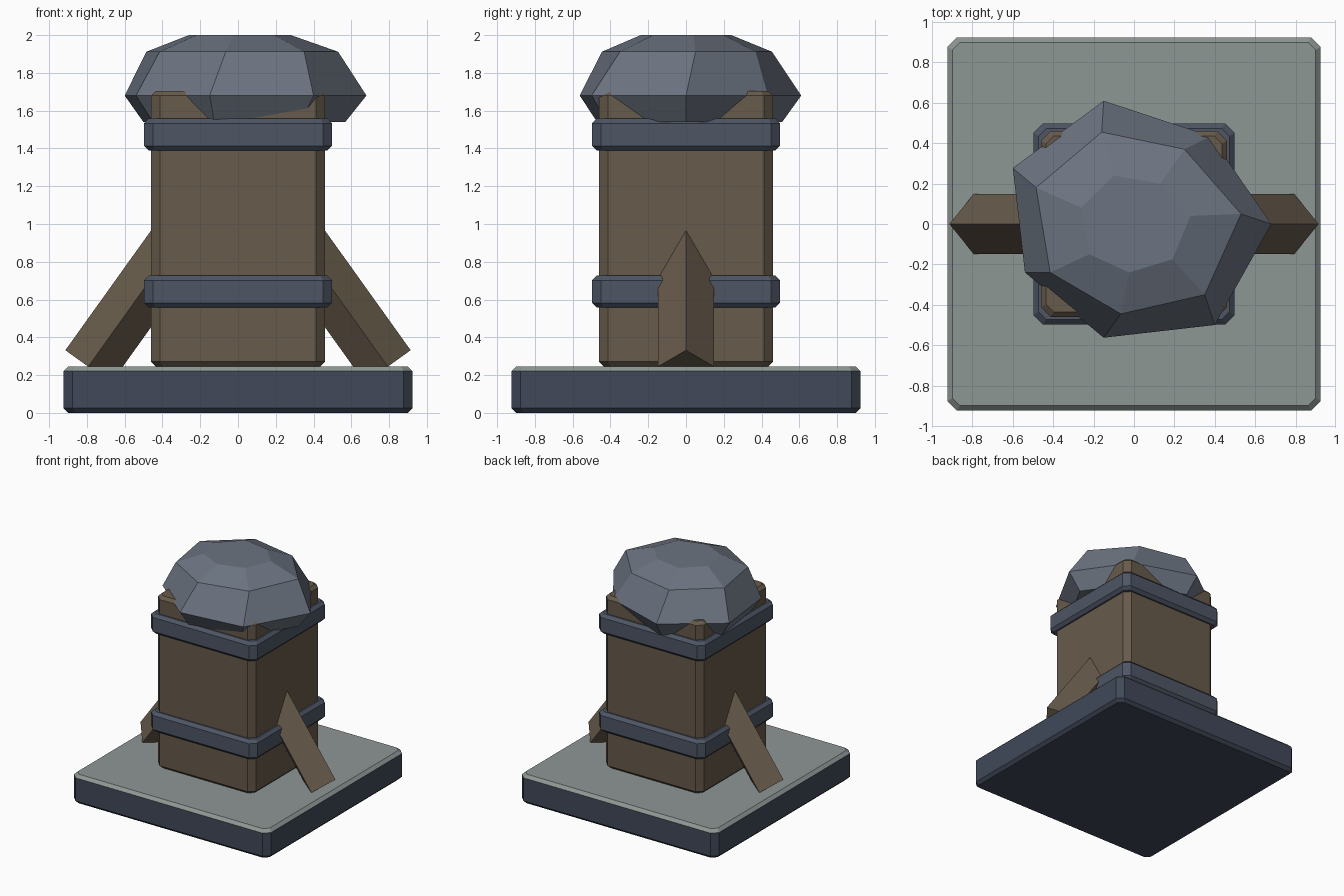
import bpy, bmesh, math
from mathutils import Matrix, Vector

if "Cube" in bpy.data.objects:
    bpy.data.objects.remove(bpy.data.objects["Cube"])


def material(name, rgb):
    m = bpy.data.materials.new(name)
    m.diffuse_color = (*rgb, 1)
    m.use_nodes = True
    m.node_tree.nodes["Principled BSDF"].inputs["Base Color"].default_value = m.diffuse_color
    return m


SLATE = material("dark_slate", (0.052, 0.066, 0.10))
STONE = material("pale_stone", (0.27, 0.31, 0.30))
WOOD = material("wood", (0.135, 0.103, 0.07))
IRON = material("iron_band", (0.075, 0.092, 0.13))
ROCK = material("rock", (0.15, 0.175, 0.22))


def finish(name, bm, *mats):
    bmesh.ops.recalc_face_normals(bm, faces=bm.faces)
    me = bpy.data.meshes.new(name)
    bm.to_mesh(me)
    bm.free()
    for m in mats:
        me.materials.append(m)
    ob = bpy.data.objects.new(name, me)
    bpy.context.collection.objects.link(ob)
    return ob


def loft(rings):
    """Skin a stack of equal-count rings and cap both ends."""
    bm = bmesh.new()
    vs = [[bm.verts.new(p) for p in r] for r in rings]
    n = len(vs[0])
    for a, b in zip(vs, vs[1:]):
        for i in range(n):
            j = (i + 1) % n
            bm.faces.new((a[i], a[j], b[j], b[i]))
    bm.faces.new(vs[0][::-1])
    bm.faces.new(vs[-1])
    return bm


def octagon(h, cut, z):
    k = h - cut
    pts = [(h, -k), (h, k), (k, h), (-k, h), (-h, k), (-h, -k), (-k, -h), (k, -h)]
    return [(x, y, z) for x, y in pts]


def chamfer_box(h, z0, z1, cut=0.047, b=0.025):
    return loft([octagon(h - b, cut * 0.8, z0), octagon(h, cut, z0 + b),
                 octagon(h, cut, z1 - b), octagon(h - b, cut * 0.8, z1)])


# base slab: dark sides, pale top and upper chamfer
bm = chamfer_box(0.924, 0, 0.246)
for f in bm.faces:
    if f.calc_center_median().z > 0.225:
        f.material_index = 1
finish("base", bm, SLATE, STONE)

# wooden post and its two bands
finish("post", chamfer_box(0.46, 0.246, 1.705), WOOD)
finish("lower_band", chamfer_box(0.498, 0.558, 0.727), IRON)
finish("upper_band", chamfer_box(0.498, 1.389, 1.558), IRON)

# diagonal square braces, ridge upward, on both sides
for side, name in ((1, "right_brace"), (-1, "left_brace")):
    foot = Vector((side * 0.793, 0, 0.245))
    axis = Vector((-side * 0.582, 0, 0.813))
    up = Vector((side * 0.813, 0, 0.582))
    r = 0.149
    section = [up * r, Vector((0, r, 0)), up * -r, Vector((0, -r, 0))]
    finish(name, loft([[foot + s for s in section],
                       [foot + axis * 0.9 + s for s in section]]), WOOD)

# seven-sided faceted boulder
wide = [(0.68, 0.0), (0.38, 0.435), (-0.15, 0.61), (-0.60, 0.277),
        (-0.54, -0.24), (-0.15, -0.563), (0.40, -0.50)]
shoulder = [(0.53, 0.05), (0.25, 0.37), (-0.16, 0.455), (-0.485, 0.18),
            (-0.415, -0.24), (-0.065, -0.445), (0.35, -0.35)]
crown = [(0.28, 0.04), (0.13, 0.20), (-0.10, 0.24), (-0.26, 0.08),
         (-0.22, -0.15), (-0.025, -0.24), (0.19, -0.175)]
foot = [(x * 0.835, y * 0.835) for x, y in wide]
rings = [[(x, y, z) for x, y in ring] for ring, z in
         ((foot, 1.54), (wide, 1.68), (shoulder, 1.912), (crown, 2.0))]
finish("boulder", loft(rings), ROCK)
